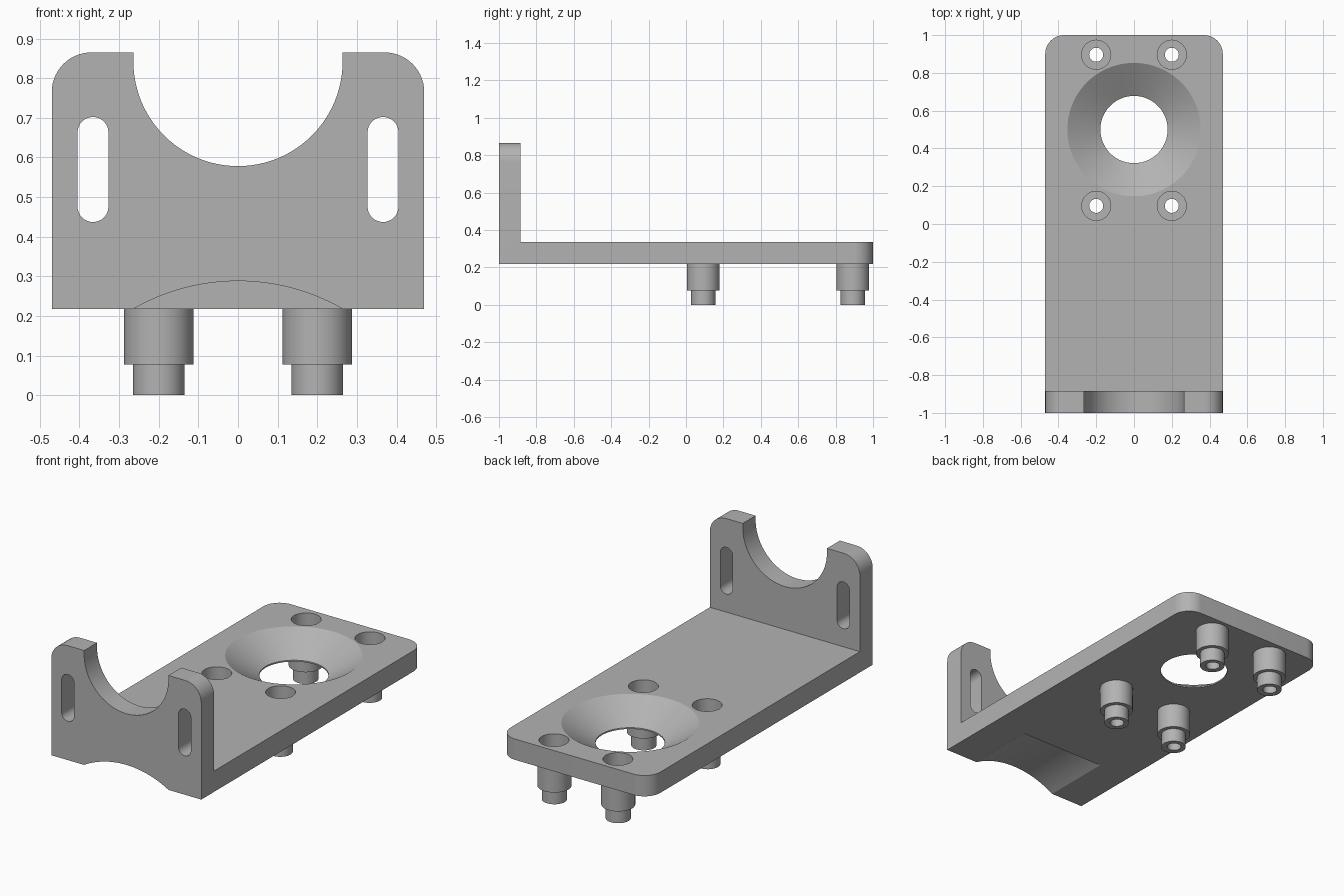
import bpy, bmesh, math
from mathutils import Matrix, Vector

cube = bpy.data.objects.get("Cube")
if cube:
    bpy.data.objects.remove(cube, do_unlink=True)

HALF_W = 0.47
BOTTOM, DECK, TOP = 0.217, 0.335, 0.865
WALL_BACK = -0.885

grey = bpy.data.materials.new("plain_grey")
grey.use_nodes = True
grey.diffuse_color = (0.45, 0.45, 0.45, 1)
grey.node_tree.nodes["Principled BSDF"].inputs["Base Color"].default_value = (0.45, 0.45, 0.45, 1)


def make_object(name, bm):
    bmesh.ops.recalc_face_normals(bm, faces=bm.faces)
    mesh = bpy.data.meshes.new(name)
    bm.to_mesh(mesh)
    bm.free()
    mesh.materials.append(grey)
    obj = bpy.data.objects.new(name, mesh)
    bpy.context.collection.objects.link(obj)
    return obj


def prism(name, points, offset):
    """Closed outline pushed along an offset."""
    bm = bmesh.new()
    face = bm.faces.new([bm.verts.new(p) for p in points])
    side = bmesh.ops.extrude_face_region(bm, geom=[face])["geom"]
    verts = [v for v in side if isinstance(v, bmesh.types.BMVert)]
    bmesh.ops.translate(bm, verts=verts, vec=offset)
    return make_object(name, bm)


def turned(name, profile, x, y, sides=64):
    """Solid of revolution from (radius, height) pairs."""
    bm = bmesh.new()
    rings = []
    for r, z in profile:
        rings.append([bm.verts.new((x + r * math.cos(a), y + r * math.sin(a), z))
                      for a in (math.tau * i / sides for i in range(sides))])
    for low, high in zip(rings, rings[1:]):
        for i in range(sides):
            j = (i + 1) % sides
            bm.faces.new((low[i], low[j], high[j], high[i]))
    bm.faces.new(rings[0])
    bm.faces.new(rings[-1])
    return make_object(name, bm)


def arc(cx, cz, r, start, end, steps, y):
    return [(cx + r * math.cos(a), y, cz + r * math.sin(a))
            for a in (math.radians(start + (end - start) * i / steps) for i in range(steps + 1))]


def combine(target, tool, operation):
    mod = target.modifiers.new("combine", "BOOLEAN")
    mod.operation, mod.solver, mod.object = operation, "EXACT", tool
    bpy.context.view_layer.update()
    graph = bpy.context.evaluated_depsgraph_get()
    mesh = bpy.data.meshes.new_from_object(target.evaluated_get(graph))
    target.modifiers.remove(mod)
    target.data = mesh
    bpy.data.objects.remove(tool, do_unlink=True)


# L-shaped body: long deck with an upright front wall
section = [(-1, BOTTOM), (1, BOTTOM), (1, DECK), (WALL_BACK, DECK), (WALL_BACK, TOP), (-1, TOP)]
body = prism("mounting_bracket", [(-HALF_W, y, z) for y, z in section], (2 * HALF_W, 0, 0))

# Rounded wall shoulders and rear deck corners
bm = bmesh.new()
bm.from_mesh(body.data)
corners = []
for e in bm.edges:
    a, b = e.verts[0].co, e.verts[1].co
    if abs(a.x - b.x) < 0.01 and (min(a.z, b.z) > TOP - 0.01 or min(a.y, b.y) > 0.99):
        corners.append(e)
bmesh.ops.bevel(bm, geom=corners, offset=0.1, offset_type="OFFSET", segments=14,
                profile=0.5, affect="EDGES")
bm.to_mesh(body.data)
bm.free()

# Stepped bosses under the deck
spots = [(x, y) for x in (-0.2, 0.2) for y in (0.092, 0.892)]
for x, y in spots:
    boss = turned("boss", [(0.065, 0), (0.065, 0.077), (0.0875, 0.077), (0.0875, 0.25)], x, y)
    combine(body, boss, "UNION")

# Counterbored screw holes through the bosses
for x, y in spots:
    bore = turned("screw_bore", [(0.037, -0.1), (0.037, 0.1), (0.077, 0.1), (0.077, 0.5)], x, y + 0.004)
    combine(body, bore, "DIFFERENCE")

# Conical opening with a thin lip at the bottom
slope = (0.353 - 0.178) / (DECK - 0.225)
funnel = turned("funnel_cutter", [(0.178, 0.1), (0.178, 0.225), (0.353 + slope * 0.05, DECK + 0.05)],
                0, 0.5, 96)
combine(body, funnel, "DIFFERENCE")

# Round cradle in the wall, open at the top
cradle = prism("cradle_cutter",
               arc(0, 0.842, 0.264, 180, 360, 48, -1.1) + [(0.264, -1.1, 1), (-0.264, -1.1, 1)],
               (0, 0.3, 0))
combine(body, cradle, "DIFFERENCE")

# Upright slots either side of the cradle
for x in (-0.366, 0.366):
    outline = arc(x, 0.663, 0.039, 0, 180, 16, -1.1) + arc(x, 0.476, 0.039, 180, 360, 16, -1.1)
    combine(body, prism("slot_cutter", outline, (0, 0.3, 0)), "DIFFERENCE")

# Shallow arched relief under the front end
relief = prism("relief_cutter", arc(0, -0.242, 0.53, 30, 150, 64, -1.1), (0, 0.5, 0))
combine(body, relief, "DIFFERENCE")

# Smooth curves, crisp edges
bpy.ops.object.select_all(action="DESELECT")
body.select_set(True)
bpy.context.view_layer.objects.active = body
bpy.ops.object.shade_smooth_by_angle(angle=math.radians(25))
